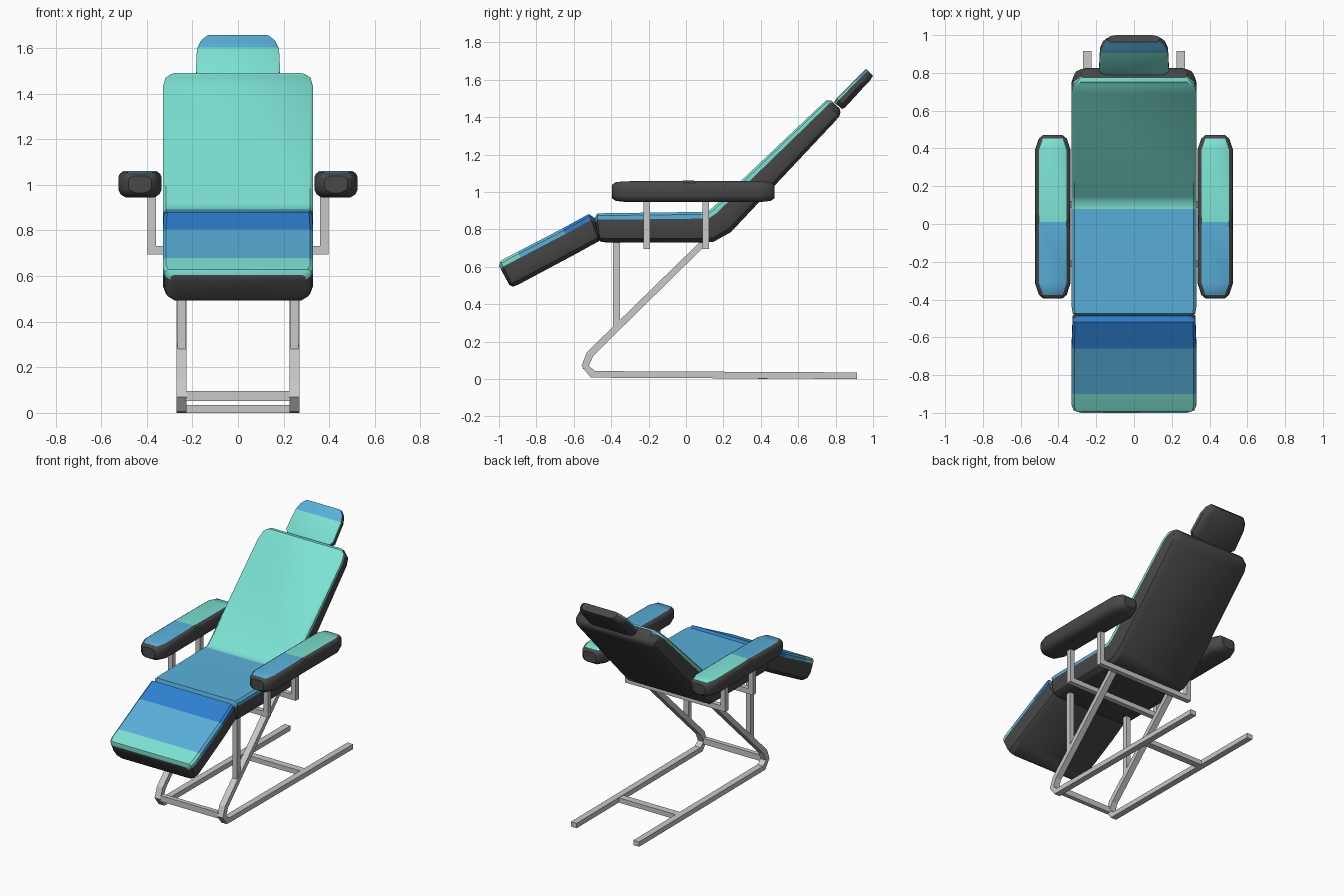
import bpy, bmesh, math
from mathutils import Vector


def material(name, rgb):
    m = bpy.data.materials.new(name)
    m.diffuse_color = (*rgb, 1)
    return m


DARK, TEAL, SKY, BLUE, METAL = range(5)
MATS = [material("dark grey vinyl", (0.065, 0.065, 0.065)),
        material("teal fabric", (0.20, 0.76, 0.65)),
        material("sky blue fabric", (0.10, 0.43, 0.70)),
        material("deep blue fabric", (0.027, 0.22, 0.64)),
        material("light grey metal", (0.58, 0.58, 0.58))]

# Cross-sections: (inset from side, fraction of the way from top to bottom)
PAD = [(0.014, 0), (0, 0.08), (0, 0.22), (0, 0.62), (0.013, 0.87), (0.042, 1)]
ARM = [(0.022, 0), (0.006, 0.1), (0, 0.25), (0, 0.7), (0.01, 0.88), (0.032, 1)]
TUBE = [(0, 0), (0, 1)]


def loft(name, stations, section, colours, strip=0, cx=0.0, base=DARK, smooth=True):
    """Stations are (top y, top z, bottom y, bottom z, half width); one colour per gap."""
    bm = bmesh.new()
    rings = []
    for ty, tz, by, bz, w in stations:
        half = [(w - i, ty + (by - ty) * t, tz + (bz - tz) * t) for i, t in section]
        ring = [(cx - x, y, z) for x, y, z in half]
        ring += [(cx + x, y, z) for x, y, z in reversed(half)]
        rings.append([bm.verts.new(p) for p in ring])
    n = len(rings[0])
    for a, b, col in zip(rings, rings[1:], colours):
        for j in range(n):
            k = (j + 1) % n
            f = bm.faces.new((a[j], a[k], b[k], b[j]))
            f.material_index = col if min(j, n - 2 - j) < strip else base
    for r in (rings[0], rings[-1]):
        bm.faces.new(r).material_index = base
    bmesh.ops.recalc_face_normals(bm, faces=bm.faces)
    me = bpy.data.meshes.new(name)
    bm.to_mesh(me)
    bm.free()
    for m in MATS:
        me.materials.append(m)
    ob = bpy.data.objects.new(name, me)
    bpy.context.collection.objects.link(ob)
    if smooth:
        bpy.ops.object.select_all(action='DESELECT')
        bpy.context.view_layer.objects.active = ob
        ob.select_set(True)
        bpy.ops.object.shade_smooth_by_angle(angle=math.radians(35))
    return ob


def box(name, x, y, z):
    """Metal bar filling the given (min, max) ranges."""
    loft(name, [(v, z[1], v, z[0], (x[1] - x[0]) / 2) for v in y], TUBE, [METAL],
         cx=(x[0] + x[1]) / 2, base=METAL, smooth=False)


# Seat and reclined back in one bent cushion
loft("seat_and_back", [
    (-0.487, 0.86, -0.475, 0.76, 0.295),
    (-0.475, 0.885, -0.46, 0.735, 0.325),
    (-0.44, 0.886, -0.43, 0.73, 0.33),
    (0.08, 0.893, 0.09, 0.73, 0.33),
    (0.115, 0.895, 0.145, 0.732, 0.33),
    (0.145, 0.918, 0.24, 0.785, 0.33),
    (0.69, 1.434, 0.79, 1.37, 0.33),
    (0.735, 1.475, 0.82, 1.405, 0.318),
    (0.752, 1.49, 0.826, 1.425, 0.295),
    (0.775, 1.49, 0.82, 1.447, 0.28)],
    PAD, [SKY] * 3 + [TEAL] * 6, strip=2)

# Leg rest with three colour bands
loft("leg_rest", [
    (-1.0, 0.605, -0.945, 0.503, 0.295),
    (-0.992, 0.63, -0.925, 0.493, 0.32),
    (-0.965, 0.647, -0.895, 0.505, 0.33),
    (-0.90, 0.68, -0.83, 0.54, 0.33),
    (-0.66, 0.805, -0.59, 0.668, 0.33),
    (-0.52, 0.882, -0.465, 0.737, 0.325),
    (-0.485, 0.858, -0.46, 0.76, 0.29)],
    PAD, [TEAL] * 3 + [SKY, BLUE, BLUE], strip=2)

# Head rest
loft("head_rest", [
    (0.79, 1.48, 0.835, 1.443, 0.165),
    (0.805, 1.50, 0.852, 1.453, 0.185),
    (0.905, 1.602, 0.95, 1.56, 0.18),
    (0.94, 1.636, 0.985, 1.597, 0.163),
    (0.963, 1.658, 1.0, 1.622, 0.135)],
    PAD, [TEAL, TEAL, SKY, SKY], strip=2)

for s, side in ((-1, "left"), (1, "right")):
    # Arm rests with coloured top panels
    loft(side + "_arm_rest", [
        (-0.395, 1.038, -0.395, 0.965, 0.05),
        (-0.375, 1.053, -0.375, 0.952, 0.074),
        (-0.31, 1.057, -0.31, 0.945, 0.095),
        (0.01, 1.06, 0.01, 0.945, 0.095),
        (0.39, 1.057, 0.39, 0.945, 0.095),
        (0.452, 1.053, 0.452, 0.952, 0.074),
        (0.472, 1.038, 0.472, 0.965, 0.05)],
        ARM, [DARK, SKY, SKY, TEAL, TEAL, DARK], cx=s * 0.43)
    # Bent side tubes: floor rail, bend, diagonal up to the seat
    loft(side + "_side_tube", [
        (0.915, 0.035, 0.915, 0.0, 0.0225),
        (-0.485, 0.042, -0.51, 0.007, 0.0225),
        (-0.52, 0.07, -0.558, 0.07, 0.0225),
        (-0.495, 0.125, -0.53, 0.143, 0.0225),
        (0.12, 0.73, 0.08, 0.738, 0.0225)],
        TUBE, [METAL] * 4, cx=s * 0.2475, base=METAL, smooth=False)
    # Upright posts under the seat front
    x = s * 0.247
    box(side + "_front_post", (x - 0.018, x + 0.018), (-0.389, -0.353), (0.275, 0.745))
    # Arm rest posts
    for y, where in ((-0.21, "front"), (0.105, "rear")):
        x = s * 0.378
        box(f"{side}_{where}_arm_post", (x - 0.018, x + 0.018),
            (y - 0.018, y + 0.018), (0.695, 0.96))

# Cross bars under the seat, at the bend and on the floor
for y, where in ((-0.21, "front"), (0.105, "rear")):
    box(where + "_seat_bar", (-0.362, 0.362), (y - 0.018, y + 0.018), (0.695, 0.732))
box("bend_cross_bar", (-0.23, 0.23), (-0.552, -0.52), (0.053, 0.095))
box("floor_cross_bar", (-0.23, 0.23), (0.385, 0.435), (0.0, 0.034))
